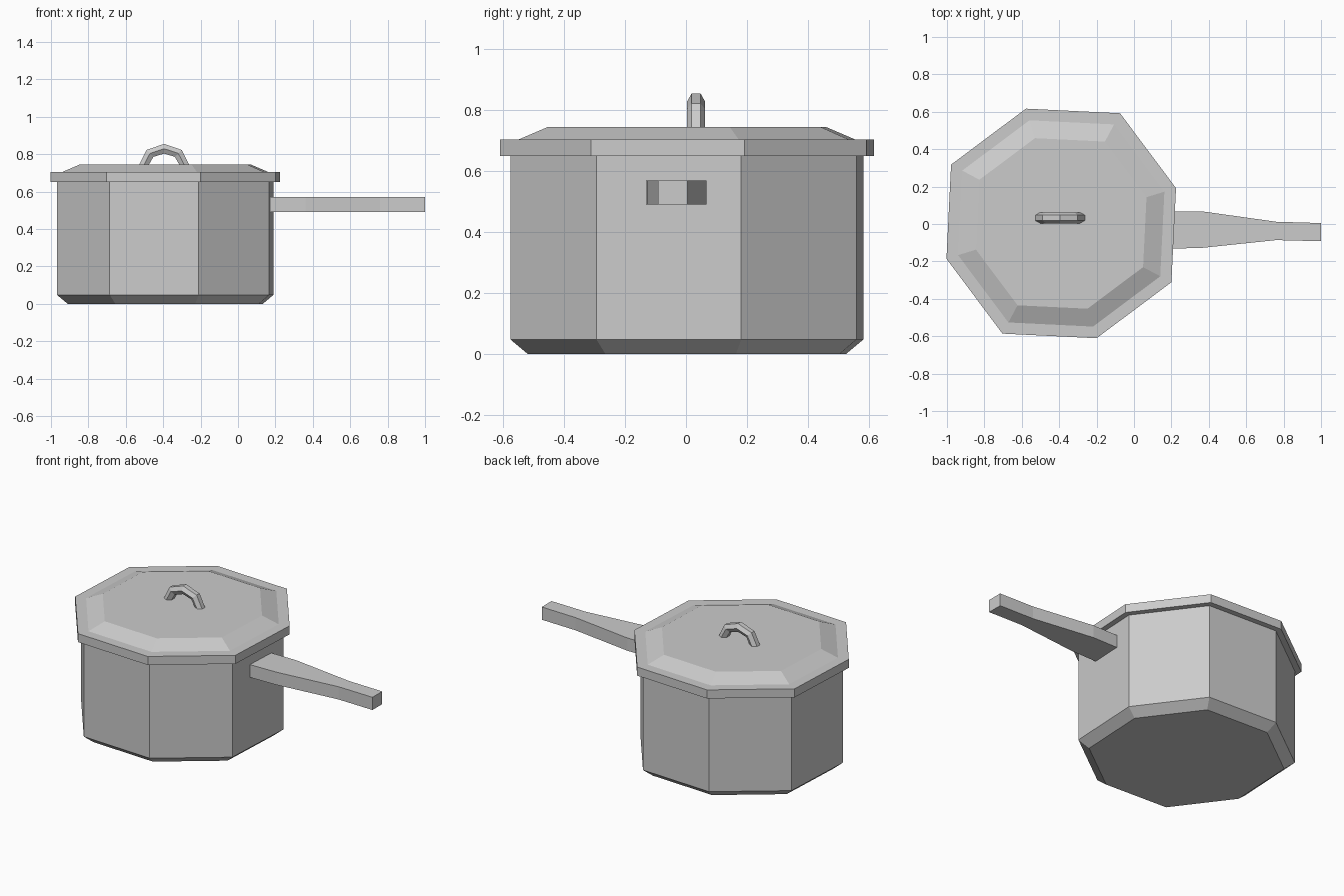
import bpy
import bmesh
from math import cos, sin, pi, radians
from mathutils import Vector

cube = bpy.data.objects.get("Cube")
if cube:
    bpy.data.objects.remove(cube, do_unlink=True)

grey = bpy.data.materials.new("grey_metal")
grey.use_nodes = True
grey.diffuse_color = (0.6, 0.6, 0.6, 1)
grey.node_tree.nodes["Principled BSDF"].inputs["Base Color"].default_value = (0.6, 0.6, 0.6, 1)


def loft(name, rings):
    """Closed solid skinned through equal-sized rings of points."""
    bm = bmesh.new()
    loops = [[bm.verts.new(p) for p in ring] for ring in rings]
    for a, b in zip(loops, loops[1:]):
        for i in range(len(a)):
            j = (i + 1) % len(a)
            bm.faces.new((a[i], a[j], b[j], b[i]))
    bm.faces.new(loops[0])
    bm.faces.new(loops[-1])
    bmesh.ops.recalc_face_normals(bm, faces=bm.faces)
    mesh = bpy.data.meshes.new(name)
    bm.to_mesh(mesh)
    bm.free()
    mesh.materials.append(grey)
    obj = bpy.data.objects.new(name, mesh)
    bpy.context.collection.objects.link(obj)
    return obj


def octagon(size, z):
    """Slightly uneven octagon: corners alternate between two radii."""
    ring = []
    for i in range(8):
        r = size * (1.04 if i % 2 else 1)
        a = radians(17.1 + 45 * i - (0.2 if i % 2 else 0))
        ring.append(Vector((-0.389 + r * cos(a), 0.003 + r * sin(a), z)))
    return ring


# Pot body with a chamfered base
loft("pot_body", [octagon(r, z) for r, z in ((0.546, 0), (0.606, 0.048), (0.606, 0.66))])

# Lid: flat rim, sloped step and flat top
lid_profile = ((0.642, 0.65), (0.642, 0.704), (0.577, 0.704), (0.477, 0.745))
loft("lid", [octagon(r, z) for r, z in lid_profile])

# Side handle: rectangular section narrowing to the grip
stations = ((0.17, -0.132, 0.068), (0.36, -0.128, 0.068),
            (0.76, -0.086, 0.012), (1.0, -0.092, 0.005))
loft("side_handle", [[(x, lo, 0.49), (x, hi, 0.49), (x, hi, 0.57), (x, lo, 0.57)]
                     for x, lo, hi in stations])

# Lid handle: six-sided bar swept over an arch
arch = []
for k in range(5):
    t = pi * k / 4
    out = Vector((cos(t), 0, sin(t)))
    mid = Vector((-0.395 + 0.107 * cos(t), 0.033, 0.744 + 0.085 * sin(t)))
    arch.append([mid + out * 0.03 * sin(pi * s / 3) + Vector((0, 0.029 * cos(pi * s / 3), 0))
                 for s in range(6)])
loft("lid_handle", arch)
